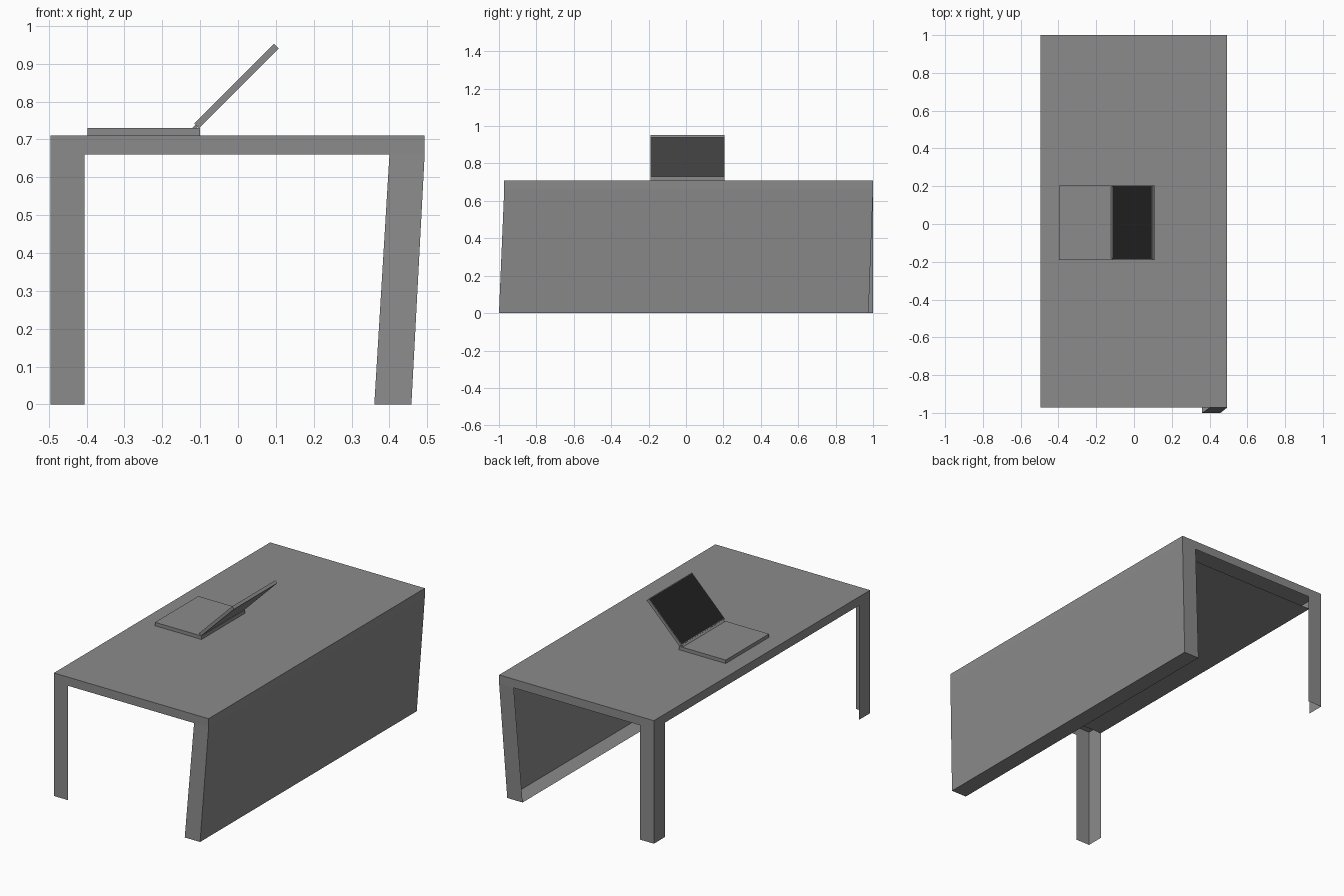
import bpy, bmesh
from math import radians
from mathutils import Matrix, Vector

if "Cube" in bpy.data.objects:
    bpy.data.objects.remove(bpy.data.objects["Cube"])

X0, X1, Y0, Y1 = -0.495, 0.493, -0.972, 1.0   # tabletop footprint
TOP, UNDER = 0.71, 0.66
LEG_X, LEG_Y = 0.09, 0.10


def material(name, value):
    mat = bpy.data.materials.new(name)
    mat.diffuse_color = (value, value, value, 1)
    mat.use_nodes = True
    mat.node_tree.nodes["Principled BSDF"].inputs["Base Color"].default_value = mat.diffuse_color
    return mat


grey = material("dark_grey", 0.257)
black = material("black_display", 0.016)


def finish(name, bm):
    mesh = bpy.data.meshes.new(name)
    bm.to_mesh(mesh)
    bm.free()
    mesh.materials.append(grey)
    obj = bpy.data.objects.new(name, mesh)
    bpy.context.collection.objects.link(obj)
    return obj


def sheet_object(name, quads):
    """Object made of open quads, welded where they meet."""
    bm = bmesh.new()
    for q in quads:
        bm.faces.new([bm.verts.new(p) for p in q])
    bmesh.ops.remove_doubles(bm, verts=bm.verts, dist=1e-5)
    return finish(name, bm)


def box(name, lo, hi):
    lo, hi = Vector(lo), Vector(hi)
    bm = bmesh.new()
    m = Matrix.Translation((lo + hi) / 2) @ Matrix.Diagonal((*(hi - lo), 1))
    bmesh.ops.create_cube(bm, size=1, matrix=m)
    return finish(name, bm)


def rect(x0, x1, y0, y1, z):
    return [(x0, y0, z), (x1, y0, z), (x1, y1, z), (x0, y1, z)]


def walls(top, bottom, sides):
    """Side quads between two four-point loops."""
    return [(bottom[i], bottom[(i + 1) % 4], top[(i + 1) % 4], top[i]) for i in sides]


# Tabletop: closed rim, underside left open above the legs at both ends
top, rim = rect(X0, X1, Y0, Y1, TOP), rect(X0, X1, Y0, Y1, UNDER)
underside = rect(X0, 0.40, Y0 + LEG_Y, Y1 - LEG_Y, UNDER)[::-1]
sheet_object("tabletop", [top, underside] + walls(top, rim, range(4)))

# Slanted side panel, open towards the knee space
p_top = rect(0.40, X1, Y0, Y1, UNDER)
p_bot = rect(0.36, 0.458, -1.0, 0.976, 0)
sheet_object("side_panel", [p_bot[::-1]] + walls(p_top, p_bot, (0, 1, 2)))

# Two L-shaped legs made of their outer faces only
for name, y0, y1, sides in (("front_leg", Y0, Y0 + LEG_Y, (0, 3)),
                            ("back_leg", Y1 - LEG_Y, Y1, (2, 3))):
    loops = [rect(X0, X0 + LEG_X, y0, y1, z) for z in (UNDER, 0)]
    sheet_object(name, walls(*loops, sides))

# Laptop: base, hinge, tilted lid with an inset black display
LY0, LY1 = -0.19, 0.205
box("laptop_base", (-0.397, LY0, TOP), (-0.10, LY1, 0.73))
tilt = Matrix.Translation((-0.115, 0, 0.73)) @ Matrix.Rotation(radians(-45), 4, 'Y')
hinge = box("laptop_hinge", (-0.005, LY0 + 0.01, -0.004), (0.012, LY1 - 0.01, 0.004))
lid = box("laptop_lid", (0.008, LY0, -0.009), (0.306, LY1, 0.009))
hinge.data.transform(tilt)

lid.data.materials.append(black)
bm = bmesh.new()
bm.from_mesh(lid.data)
display = max(bm.faces, key=lambda f: f.calc_center_median().z)
bmesh.ops.inset_region(bm, faces=[display], thickness=0.005)
display.material_index = 1
bm.to_mesh(lid.data)
bm.free()
lid.data.transform(tilt)
